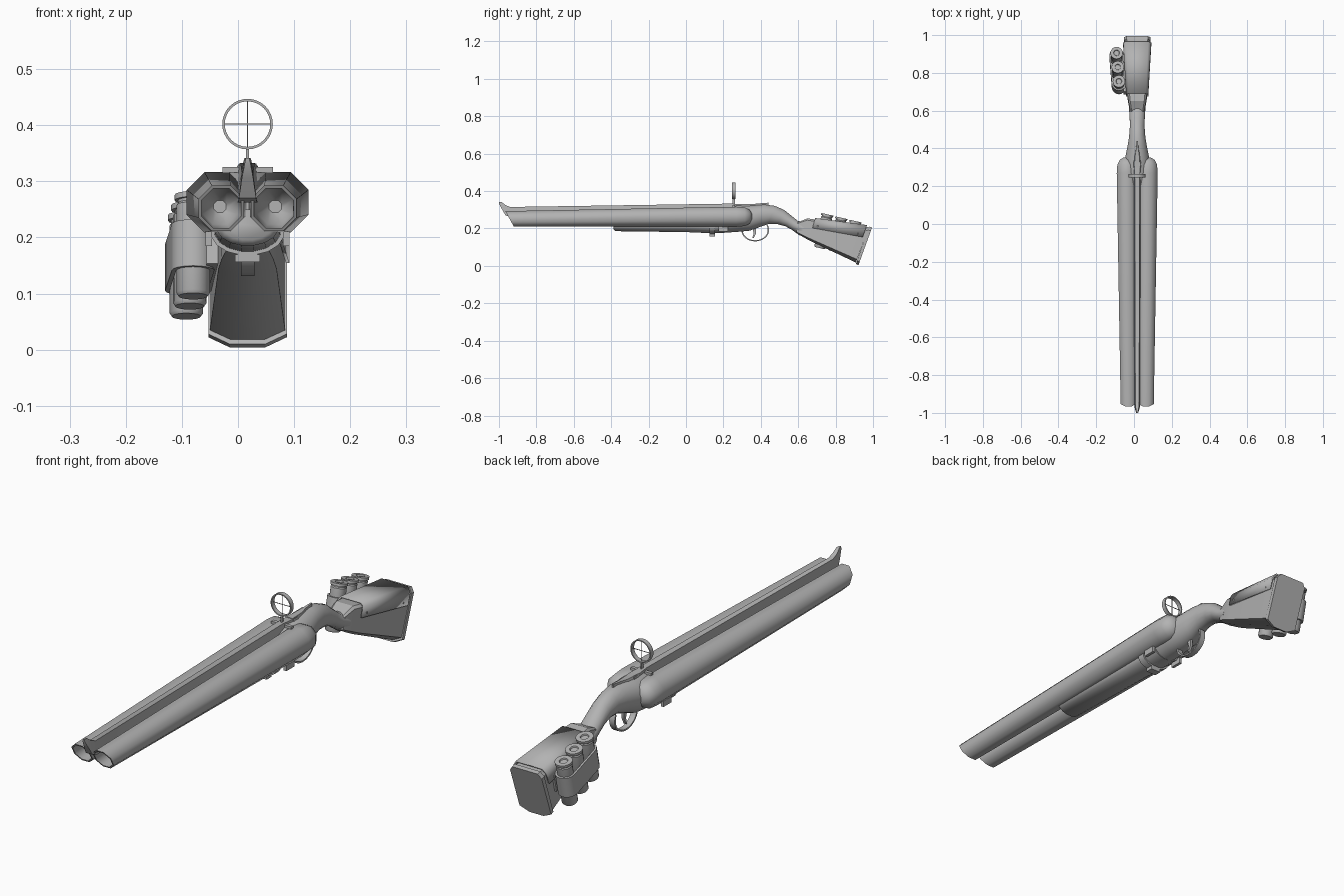
import bpy, bmesh, math
from mathutils import Vector, Matrix

if "Cube" in bpy.data.objects:
    bpy.data.objects.remove(bpy.data.objects["Cube"])

CX = 0.017  # centre line of the gun
GREY = bpy.data.materials.new("gun_grey")
GREY.diffuse_color = (0.45, 0.45, 0.45, 1)
GREY.use_nodes = True
GREY.node_tree.nodes["Principled BSDF"].inputs["Base Color"].default_value = GREY.diffuse_color


def finish(name, bm, angle=40):
    bmesh.ops.recalc_face_normals(bm, faces=bm.faces)
    me = bpy.data.meshes.new(name)
    bm.to_mesh(me)
    bm.free()
    ob = bpy.data.objects.new(name, me)
    bpy.context.collection.objects.link(ob)
    me.materials.append(GREY)
    bpy.ops.object.select_all(action='DESELECT')
    ob.select_set(True)
    bpy.context.view_layer.objects.active = ob
    bpy.ops.object.shade_smooth_by_angle(angle=math.radians(angle))
    return ob


def loft(name, rings, angle=40, closed=True, caps=True):
    """Skin a list of equally long point rings."""
    bm = bmesh.new()
    rows = [[bm.verts.new(p) for p in r] for r in rings]
    n = len(rows[0])
    for a, b in zip(rows, rows[1:]):
        for i in range(n if closed else n - 1):
            j = (i + 1) % n
            bm.faces.new((a[i], a[j], b[j], b[i]))
    if caps:
        bm.faces.new(rows[0])
        bm.faces.new(rows[-1])
    return finish(name, bm, angle)


def oval(top, bot, w, n=16):
    """Oval ring between a top and a bottom (y, z) point."""
    out = []
    for i in range(n):
        a = 2 * math.pi * (i + .5) / n
        f = (1 + math.sin(a)) / 2
        out.append((CX + w * math.cos(a), bot[0] + (top[0] - bot[0]) * f,
                    bot[1] + (top[1] - bot[1]) * f))
    return out


def box(name, size, loc, rot=None):
    bm = bmesh.new()
    m = Matrix.Translation(loc) @ (rot or Matrix()) @ Matrix.Diagonal((*size, 1))
    bmesh.ops.create_cube(bm, size=1, matrix=m)
    return finish(name, bm)


def band(name, centre, r_out, r_in, width, a0=0, a1=360, n=32, plane='XZ', sy=1):
    """Flat ring or arc, lying in the XZ or YZ plane."""
    rings = []
    for i in range(n + 1):
        a = math.radians(a0 + (a1 - a0) * i / n)
        ring = []
        for r, h in ((r_out, -1), (r_out, 1), (r_in, 1), (r_in, -1)):
            u, v, w = r * math.cos(a) * sy, r * math.sin(a), h * width / 2
            p = Vector((u, w, v)) if plane == 'XZ' else Vector((w, u, v))
            ring.append(p + Vector(centre))
        rings.append(ring)
    return loft(name, rings, caps=abs(a1 - a0) < 360)


# Twin octagonal barrels with slanted, hollow muzzles and rounded breech ends
def barrel_ring(side, y, r, slant=0.0, n=8):
    t = (y + 0.97) / 1.27
    cx, cz = CX + side * (0.047 + 0.008 * t), 0.252 + 0.011 * t
    out = []
    for i in range(n):
        a = 2 * math.pi * (i + .5) / n
        z = cz + r * math.sin(a)
        out.append((cx + r * math.cos(a), y + slant * (0.3 - z), z))
    return out


for side, label in ((-1, "left"), (1, "right")):
    rings = [barrel_ring(side, -0.60, 0.012), barrel_ring(side, -0.63, 0.034),
             barrel_ring(side, -0.97, 0.038, .55), barrel_ring(side, -0.97, 0.044, .55),
             barrel_ring(side, 0.27, 0.058), barrel_ring(side, 0.315, 0.054),
             barrel_ring(side, 0.34, 0.04), barrel_ring(side, 0.352, 0.018)]
    loft(label + "_barrel", rings, 50)

# Rib between the barrels, rising into the front sight fin
rib = []
for y, low, z, w in ((-1.0, .332, .342, .003), (-.985, .305, .341, .006),
                     (-.965, .27, .325, .009), (-.94, .262, .315, .010),
                     (.24, .27, .333, .013), (.33, .27, .328, .018)):
    rib.append([(CX - w * 1.7, y, low), (CX + w * 1.7, y, low), (CX + w, y, z), (CX - w, y, z)])
loft("barrel_rib", rib, 30)

# Ring sight with crosshair and post
SY = 0.255
band("sight_ring", (CX, SY, .402), .045, .0405, .018)
box("crosshair_bar", (.084, .002, .002), (CX, SY, .402))
box("crosshair_post", (.002, .002, .084), (CX, SY, .402))
box("sight_post", (.005, .012, .03), (CX, SY, .346))
box("sight_clamp", (.09, .014, .01), (CX, SY, .321))

# Fore-end under the barrels
loft("fore_end", [oval((y, .25), (y, b), w) for y, b, w in
     ((-.388, .195, .046), (-.378, .185, .055), (0, .180, .058), (.14, .174, .060), (.22, .177, .062))], 50)
loft("fore_end_collar", [oval((y, .25), (y, .168), .066) for y in (.125, .155)])
box("collar_bracket", (.045, .03, .014), (CX, .14, .163))

# Receiver flowing into the curved grip
loft("receiver_grip", [oval(t, b, w) for t, b, w in (
    ((.16, .29), (.16, .174), .064), ((.27, .325), (.27, .180), .070),
    ((.35, .324), (.34, .187), .066), ((.42, .329), (.39, .205), .053),
    ((.475, .322), (.44, .222), .044), ((.525, .300), (.49, .222), .040),
    ((.565, .268), (.53, .212), .040), ((.60, .240), (.565, .193), .042),
    ((.64, .235), (.61, .160), .045))], 50)

# Top lever and hinge lugs
loft("top_lever", [[(CX - w, y, .315), (CX + w, y, .315), (CX + w * .7, y, z), (CX - w * .7, y, z)]
     for y, w, z in ((.30, .022, .332), (.36, .016, .331), (.40, .008, .335), (.44, .004, .338))], 30)
for s in (-1, 1):
    box("hinge_lug", (.012, .05, .03), (CX + s * .069, .20, .20))

# Trigger guard and trigger
band("trigger_guard", (CX, .37, .192), .061, .055, .024, 165, 385, 20, 'YZ', 1.22)
loft("trigger", [[(CX - .005, y, z), (CX + .005, y, z), (CX + .005, y + d, z), (CX - .005, y + d, z)]
     for y, z, d in ((.355, .20, .02), (.362, .175, .013), (.355, .15, .007))], 30)

# Shoulder stock: flat-sided with a chamfered underside
SHAPE = ((.8, 0), (1, .09), (1, .91), (.45, 1))


def stock_ring(top, bot, w, shape=SHAPE, mirror=True):
    pts = [(u, v) for u, v in shape] + [(-u, v) for u, v in reversed(shape)]
    return [(CX + u * w, top[0] + (bot[0] - top[0]) * v, top[1] + (bot[1] - top[1]) * v) for u, v in pts]


loft("stock", [stock_ring((.595, .232), (.59, .176), .036), stock_ring((.65, .254), (.63, .152), .046),
               stock_ring((.70, .247), (.665, .133), .052), stock_ring((.978, .206), (.908, .018), .067)], 25)
loft("butt_pad", [stock_ring((.978, .210), (.908, .010), .070),
                  stock_ring((.995, .206), (.922, .004), .070)], 25)

# Leather cover wrapped over the stock top, with side flaps
flap = ((1.03, .38), (1.03, .08), (.82, -.03), (-.82, -.03), (-1.03, .08), (-1.03, .38))


def cover_ring(top, bot, w, drop, grow):
    out = []
    for u, v in flap:
        v = v if v < .3 else drop
        out.append((CX + u * (w + grow), top[0] + (bot[0] - top[0]) * v, top[1] + (bot[1] - top[1]) * v))
    return out


cover = loft("stock_cover", [cover_ring((.69, .250), (.657, .137), .051, .42, .003),
             cover_ring((.965, .210), (.897, .024), .0665, .30, .003)], 25, False, False)
mod = cover.modifiers.new("thickness", 'SOLIDIFY')
mod.thickness, mod.offset = .006, 0

# Cover rivets on the right flap
for y, z in ((.705, .213), (.92, .172)):
    bm = bmesh.new()
    x = CX + .057 + (y - .705) * .055
    bmesh.ops.create_cone(bm, cap_ends=True, segments=10, radius1=.006, radius2=.004, depth=.008,
                          matrix=Matrix.Translation((x, y, z)) @ Matrix.Rotation(math.pi / 2, 4, 'Y'))
    finish("cover_rivet", bm)

# Three spare shells, each leaning with the stock's top line
TILT = Matrix.Rotation(math.radians(-13), 4, 'X')
AXIS = TILT @ Vector((0, 0, 1))
shells = [Vector((-.080 - .006 * i, .735 + .075 * i, .185 - .018 * i)) for i in range(3)]
profile = ((0, -.092), (.026, -.092), (.030, -.086), (.030, .074), (.027, .078), (.027, .083),
           (.033, .083), (.033, .093), (.016, .093), (.014, .088), (0.001, .088))
for c in shells:
    rings = []
    for r, h in profile:
        rings.append([c + TILT @ Vector((max(r, .001) * math.cos(2 * math.pi * i / 16),
                      max(r, .001) * math.sin(2 * math.pi * i / 16), h)) for i in range(16)])
    loft("spare_shell", rings, 35)

# Holder strap wrapped round the shells
rings = []
for r, h in ((.030, -.045), (.038, -.045), (.038, .04), (.030, .04), (.030, -.045)):
    ring = []
    for c, start in ((shells[0], 180), (shells[2], 0)):
        for i in range(9):
            a = math.radians(start + 180 * i / 8)
            ring.append(c + TILT @ Vector((r * math.cos(a), r * math.sin(a), h)))
    rings.append(ring)
loft("shell_holder", rings, 40, caps=False)
box("holder_backing", (.02, .22, .075), (-.046, .80, .165), Matrix.Rotation(math.radians(-13), 4, 'X'))
